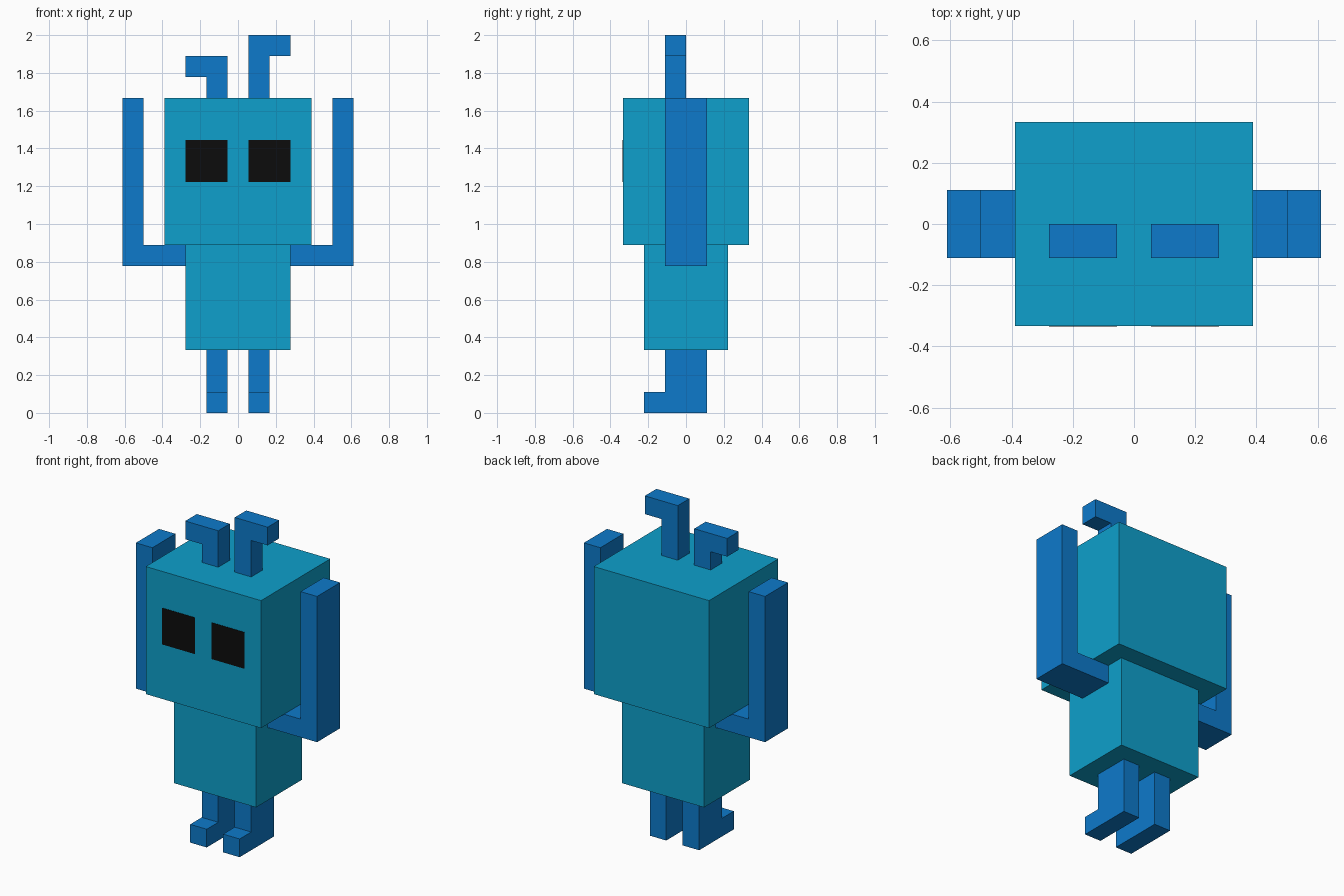
import bpy, bmesh
from mathutils import Vector

if "Cube" in bpy.data.objects:
    bpy.data.objects.remove(bpy.data.objects["Cube"])

U = 1 / 9  # one block of the model's grid


def material(name, rgb):
    m = bpy.data.materials.new(name)
    m.diffuse_color = (*rgb, 1)
    m.use_nodes = True
    m.node_tree.nodes["Principled BSDF"].inputs["Base Color"].default_value = m.diffuse_color
    return m


TEAL = material("teal", (0.0044, 0.352, 0.604))
BLUE = material("blue", (0.004, 0.195, 0.597))
BLACK = material("black", (0.0035, 0.0035, 0.0035))


def prism(name, profile, axis, start, end, mat):
    """Extrude a profile (in blocks): (x, z) along y, or (y, z) along x."""
    bm = bmesh.new()
    if axis == "y":
        pts = [(a, start, b) for a, b in profile]
        move = Vector((0, end - start, 0))
    else:
        pts = [(start, a, b) for a, b in profile]
        move = Vector((end - start, 0, 0))
    face = bm.faces.new([bm.verts.new(Vector(p) * U) for p in pts])
    ext = bmesh.ops.extrude_face_region(bm, geom=[face])
    new = [g for g in ext["geom"] if isinstance(g, bmesh.types.BMVert)]
    bmesh.ops.translate(bm, verts=new, vec=move * U)
    bmesh.ops.recalc_face_normals(bm, faces=bm.faces)
    me = bpy.data.meshes.new(name)
    bm.to_mesh(me)
    bm.free()
    me.materials.append(mat)
    ob = bpy.data.objects.new(name, me)
    bpy.context.collection.objects.link(ob)
    return ob


def rect(x0, x1, z0, z1):
    return [(x0, z0), (x1, z0), (x1, z1), (x0, z1)]


# head and torso
prism("head", rect(-3.5, 3.5, 8, 15), "y", -3, 3, TEAL)
prism("torso", rect(-2.5, 2.5, 3, 8), "y", -2, 2, TEAL)

# outlines of the bent limbs
arm = [(2.5, 7), (5.5, 7), (5.5, 15), (4.5, 15), (4.5, 8), (2.5, 8)]
leg = [(-2, 0), (1, 0), (1, 3), (-1, 3), (-1, 1), (-2, 1)]

for side, s, top in (("left", -1, 17), ("right", 1, 18)):
    # raised arm
    prism(side + "_arm", [(s * x, z) for x, z in arm], "y", -1, 1, BLUE)
    # leg with foot pointing forward
    prism(side + "_leg", leg, "x", s * 0.5, s * 1.5, BLUE)
    # hooked antenna, taller on the right
    hook = [(0.5, 15), (1.5, 15), (1.5, top - 1), (2.5, top - 1), (2.5, top), (0.5, top)]
    prism(side + "_antenna", [(s * x, z) for x, z in hook], "y", -1, 0, BLUE)
    # eye plate on the face
    prism(side + "_eye", rect(s * 0.5, s * 2.5, 11, 13), "y", -3.02, -3, BLACK)
